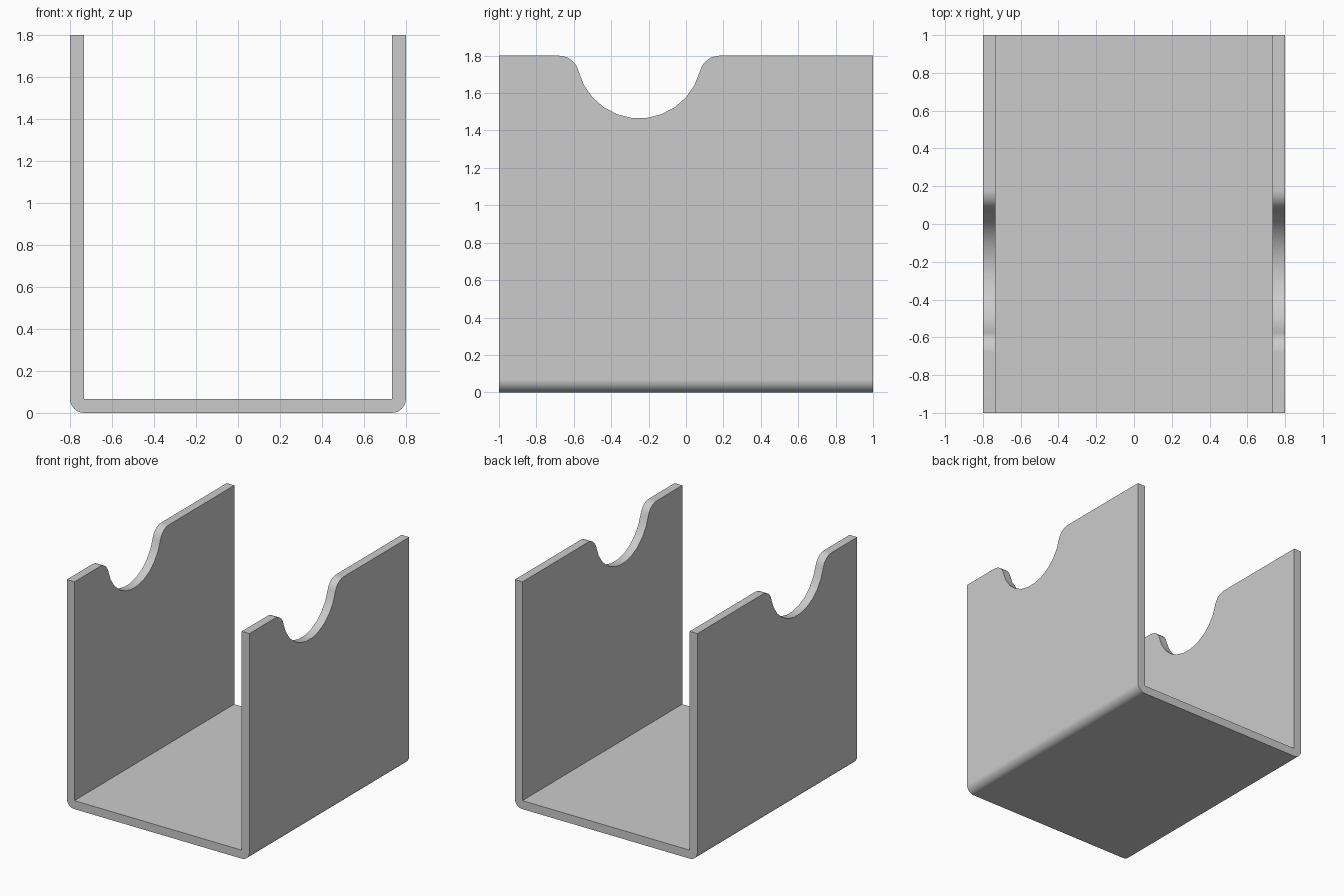
import bpy, bmesh
from math import sin, cos, pi, atan2, sqrt
from mathutils import Vector

cube = bpy.data.objects.get("Cube")
if cube:
    bpy.data.objects.remove(cube, do_unlink=True)

HALF_W, HALF_L, HEIGHT, WALL = 0.8, 1.0, 1.8, 0.067
NOTCH_Y, NOTCH_R, FILLET = -0.25, 0.335, 0.108

grey = bpy.data.materials.new("light_grey")
grey.use_nodes = True
colour = (0.6, 0.6, 0.6, 1)
grey.diffuse_color = colour
grey.node_tree.nodes["Principled BSDF"].inputs["Base Color"].default_value = colour


def arc(cx, cz, r, start, end, steps):
    """Points along a circular arc, as (across, up) pairs."""
    angles = [start + (end - start) * i / steps for i in range(steps + 1)]
    return [(cx + r * cos(a), cz + r * sin(a)) for a in angles]


def prism(name, outline, place, direction):
    """Extrude a closed outline into a solid."""
    bm = bmesh.new()
    face = bm.faces.new([bm.verts.new(place(u, v)) for u, v in outline])
    grown = bmesh.ops.extrude_face_region(bm, geom=[face])["geom"]
    moved = [g for g in grown if isinstance(g, bmesh.types.BMVert)]
    bmesh.ops.translate(bm, verts=moved, vec=Vector(direction))
    bmesh.ops.recalc_face_normals(bm, faces=bm.faces[:])
    mesh = bpy.data.meshes.new(name)
    bm.to_mesh(mesh)
    bm.free()
    mesh.materials.append(grey)
    obj = bpy.data.objects.new(name, mesh)
    bpy.context.collection.objects.link(obj)
    return obj


# U-shaped channel with rounded outer bottom corners
half = [(HALF_W - WALL, WALL), (HALF_W - WALL, HEIGHT), (HALF_W, HEIGHT)]
half += arc(HALF_W - WALL, WALL, WALL, 0, -pi / 2, 8)
outline = half + [(-x, z) for x, z in reversed(half)]
channel = prism("u_channel", outline,
                lambda x, z: (x, -HALF_L, z), (0, 2 * HALF_L, 0))

# Round notch with flared lips, cut through both side walls
reach = sqrt(NOTCH_R ** 2 + 2 * NOTCH_R * FILLET)
tangent = atan2(FILLET, reach)
lip = arc(reach, HEIGHT - FILLET, FILLET, pi / 2, pi - tangent, 6)
bowl = arc(0, HEIGHT, NOTCH_R, -tangent, -pi + tangent, 11)
notch = [(reach, HEIGHT + 0.1)] + lip + bowl[1:-1]
notch += [(-y, z) for y, z in reversed(lip)] + [(-reach, HEIGHT + 0.1)]
cutter = prism("notch_cutter", notch,
               lambda y, z: (-1, y + NOTCH_Y, z), (2, 0, 0))
cutter.hide_render = True

cut = channel.modifiers.new("notch", "BOOLEAN")
cut.operation = "DIFFERENCE"
cut.solver = "EXACT"
cut.object = cutter
bpy.ops.object.select_all(action="DESELECT")
bpy.context.view_layer.objects.active = channel
channel.select_set(True)
bpy.ops.object.modifier_apply(modifier="notch")
bpy.data.objects.remove(cutter, do_unlink=True)

# Smooth curves with flat walls and crisp edges
bpy.ops.object.shade_smooth_by_angle(angle=pi / 6)
weighted = channel.modifiers.new("flat_walls", "WEIGHTED_NORMAL")
weighted.keep_sharp = True
